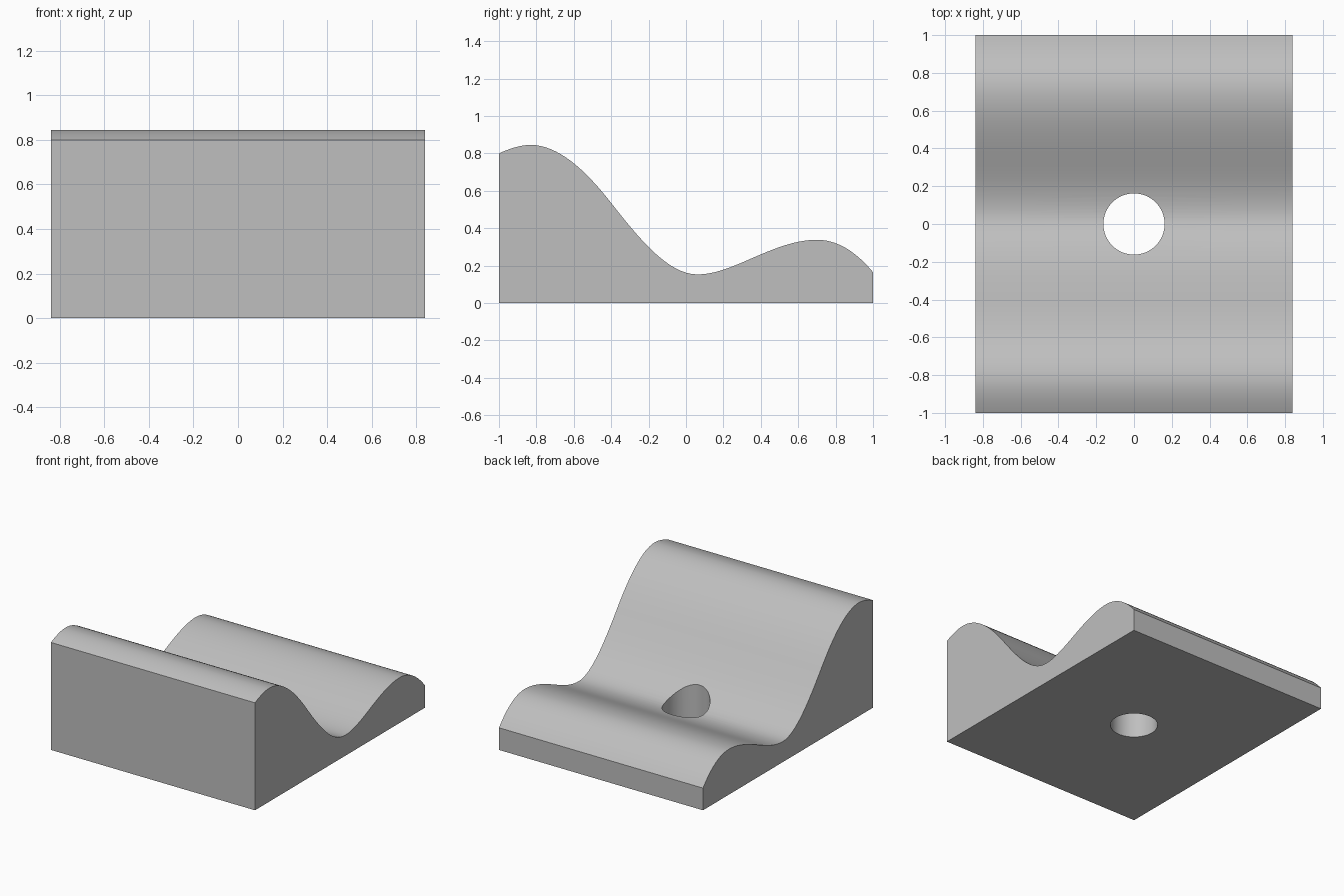
import bpy, bmesh, math
from mathutils import Vector
from mathutils.geometry import interpolate_bezier

cube = bpy.data.objects.get("Cube")
if cube:
    bpy.data.objects.remove(cube, do_unlink=True)

HALF_WIDTH = 0.84
HOLE_RADIUS = 0.162

grey = bpy.data.materials.new("plain_grey")
grey.use_nodes = True
colour = (0.52, 0.52, 0.52, 1)
grey.diffuse_color = colour
grey.node_tree.nodes["Principled BSDF"].inputs["Base Color"].default_value = colour

# Wavy top edge as y, z, slope
knots = [(-1, 0.80, 0.45), (-0.83, 0.845, 0), (-0.4, 0.535, -1.28), (0.06, 0.153, 0),
         (0.4, 0.26, 0.42), (0.7, 0.338, 0), (1, 0.165, -1.2)]
profile = [Vector((-HALF_WIDTH, -1, 0))]
for (y0, z0, s0), (y1, z1, s1) in zip(knots, knots[1:]):
    h = (y1 - y0) / 3
    a, b = Vector((-HALF_WIDTH, y0, z0)), Vector((-HALF_WIDTH, y1, z1))
    profile += interpolate_bezier(a, a + Vector((0, h, s0 * h)),
                                  b - Vector((0, h, s1 * h)), b, 17)[:-1]
profile += [b, Vector((-HALF_WIDTH, 1, 0))]

# Block: side profile extruded across the width
bm = bmesh.new()
side = bm.faces.new([bm.verts.new(p) for p in profile])
result = bmesh.ops.extrude_face_region(bm, geom=[side], use_keep_orig=True)
moved = [v for v in result["geom"] if isinstance(v, bmesh.types.BMVert)]
bmesh.ops.translate(bm, verts=moved, vec=(2 * HALF_WIDTH, 0, 0))
bmesh.ops.recalc_face_normals(bm, faces=bm.faces)
mesh = bpy.data.meshes.new("wavy_block")
bm.to_mesh(mesh)
bm.free()
mesh.materials.append(grey)
block = bpy.data.objects.new("wavy_block", mesh)
bpy.context.collection.objects.link(block)

# Round hole straight through the middle
bpy.ops.mesh.primitive_cylinder_add(vertices=64, radius=HOLE_RADIUS, depth=3)
cutter = bpy.context.object
cutter.name = "hole_cutter"
cutter.hide_render = True
cutter.data.materials.append(grey)
cut = block.modifiers.new("hole", "BOOLEAN")
cut.operation = "DIFFERENCE"
cut.solver = "EXACT"
cut.object = cutter
bpy.ops.object.select_all(action="DESELECT")
block.select_set(True)
bpy.context.view_layer.objects.active = block
bpy.ops.object.modifier_apply(modifier=cut.name)
bpy.data.objects.remove(cutter, do_unlink=True)

# Smooth curves, crisp rims
bpy.ops.object.shade_smooth_by_angle(angle=math.radians(25))
